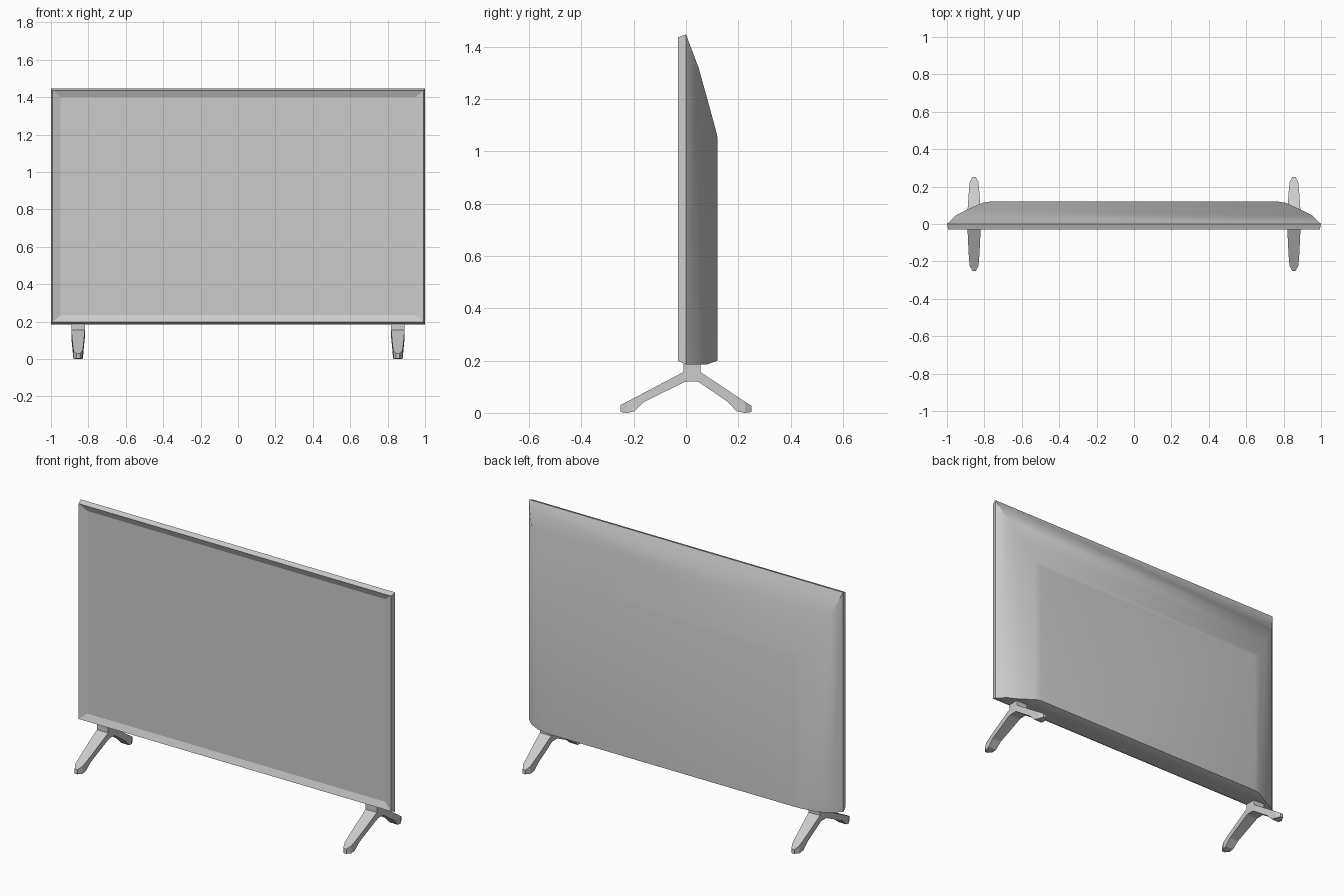
import bpy

if "Cube" in bpy.data.objects:
    bpy.data.objects.remove(bpy.data.objects["Cube"])


def loft(name, rings, x=0.0, cap_front=True, cap_back=True, smooth=None):
    """Skin rectangles given as (y, half width, z low, z high), front to back."""
    verts, faces = [], []
    for y, h, low, high in rings:
        verts += [(x - h, y, low), (x + h, y, low), (x + h, y, high), (x - h, y, high)]
    for r in range(len(rings) - 1):
        a, b = 4 * r, 4 * r + 4
        for i in range(4):
            j = (i + 1) % 4
            faces.append((a + i, b + i, b + j, a + j))
    n = len(verts)
    if cap_front:
        faces.append((0, 1, 2, 3))
    if cap_back:
        faces.append((n - 1, n - 2, n - 3, n - 4))
    mesh = bpy.data.meshes.new(name)
    mesh.from_pydata(verts, [], faces)
    obj = bpy.data.objects.new(name, mesh)
    bpy.context.collection.objects.link(obj)
    if smooth:
        bpy.ops.object.select_all(action='DESELECT')
        obj.select_set(True)
        bpy.context.view_layer.objects.active = obj
        bpy.ops.object.shade_smooth_by_angle(angle=smooth)
    return obj


# Front frame: recessed screen, sloped bezel, tapered outer rim
loft("screen_frame", [
    (-0.015, 0.948, 0.235, 1.40),
    (-0.03, 0.993, 0.198, 1.436),
    (0.0, 1.0, 0.185, 1.447),
], cap_back=False)

# Back cover: bulges towards a flat rear panel
loft("back_cover", [
    (0.0, 1.0, 0.185, 1.447),
    (0.048, 0.95, 0.185, 1.32),
    (0.08, 0.885, 0.185, 1.205),
    (0.113, 0.81, 0.197, 1.085),
    (0.12, 0.77, 0.20, 1.055),
], cap_front=False, smooth=0.6)

# Splayed legs, each with a short stem under the housing
for side, x in (("left", -0.855), ("right", 0.855)):
    loft(side + "_leg", [
        (-0.25, 0.009, 0.003, 0.03),
        (-0.225, 0.023, 0.0, 0.043),
        (-0.198, 0.026, 0.006, 0.057),
        (-0.16, 0.029, 0.042, 0.077),
        (-0.01, 0.036, 0.116, 0.156),
        (0.0, 0.036, 0.12, 0.157),
        (0.045, 0.036, 0.12, 0.157),
        (0.055, 0.036, 0.114, 0.156),
        (0.16, 0.029, 0.042, 0.086),
        (0.193, 0.026, 0.006, 0.064),
        (0.225, 0.023, 0.0, 0.043),
        (0.25, 0.009, 0.003, 0.027),
    ], x=x)
    loft(side + "_leg_stem", [
        (-0.01, 0.036, 0.15, 0.187),
        (0.055, 0.036, 0.15, 0.187),
    ], x=x)
